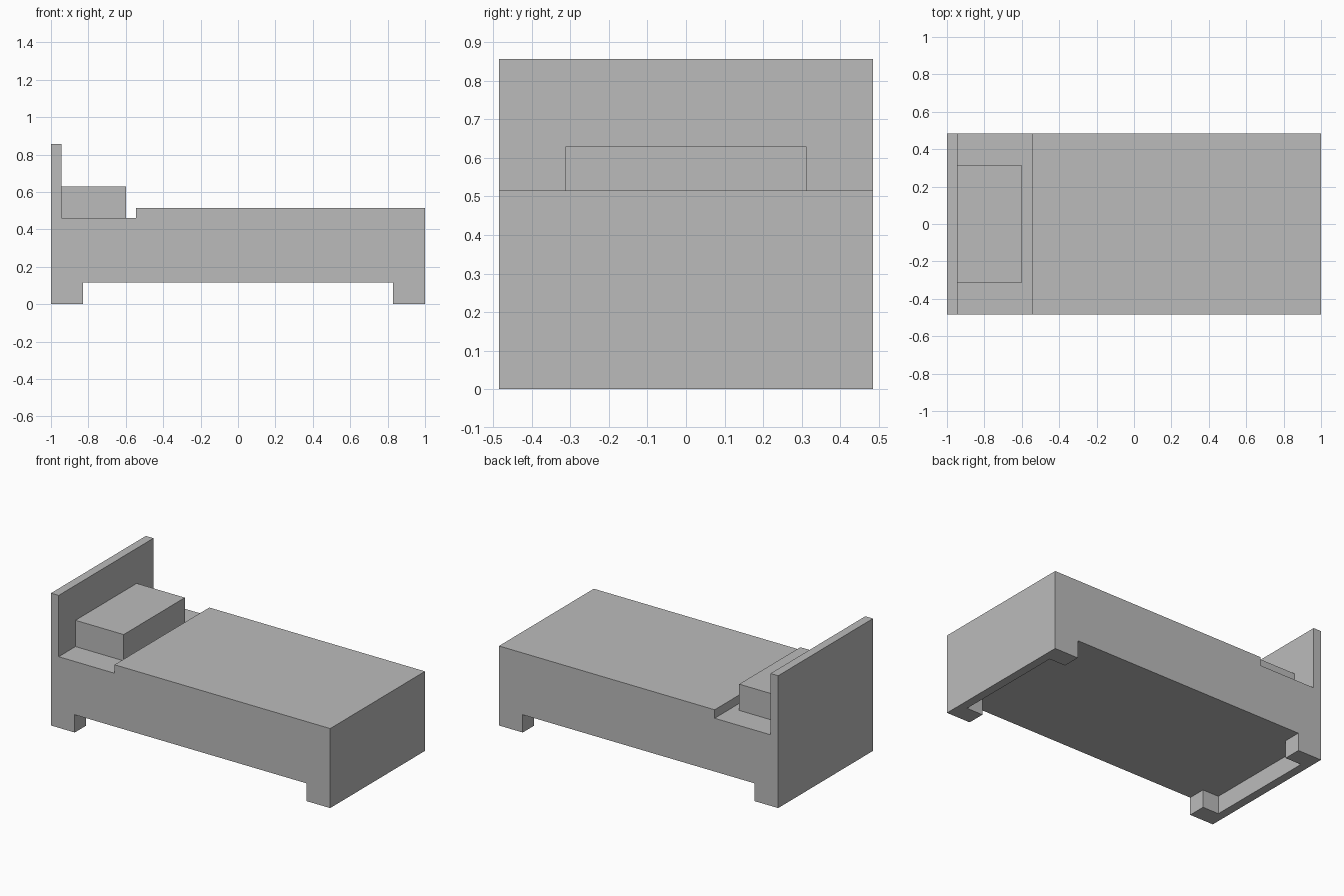
import bpy
import bmesh
from mathutils import Vector

default = bpy.data.objects.get("Cube")
if default:
    bpy.data.objects.remove(default, do_unlink=True)

# Main dimensions
HALF_L, HALF_W = 1.0, 0.485
BOARD = 0.055                 # headboard and end board thickness
INNER = HALF_L - BOARD        # inner face of the end boards
LEG_L, LEG_W, LEG_H = 0.17, 0.115, 0.115
DECK, COVER, HEAD = 0.46, 0.515, 0.857
FOLD = -0.545                 # where the raised cover begins

grey = bpy.data.materials.new("plain grey")
grey.use_nodes = True
grey.diffuse_color = (0.5, 0.5, 0.5, 1)
grey.node_tree.nodes["Principled BSDF"].inputs["Base Color"].default_value = grey.diffuse_color


def extrude_outline(name, points, direction):
    """Solid made by sweeping a flat outline along a direction."""
    bm = bmesh.new()
    face = bm.faces.new([bm.verts.new(p) for p in points])
    swept = bmesh.ops.extrude_face_region(bm, geom=[face])["geom"]
    verts = [v for v in swept if isinstance(v, bmesh.types.BMVert)]
    bmesh.ops.translate(bm, verts=verts, vec=Vector(direction))
    bmesh.ops.recalc_face_normals(bm, faces=bm.faces)
    mesh = bpy.data.meshes.new(name)
    bm.to_mesh(mesh)
    bm.free()
    mesh.materials.append(grey)
    obj = bpy.data.objects.new(name, mesh)
    bpy.context.collection.objects.link(obj)
    return obj


# Bed body: side profile with headboard, low deck and raised cover
profile = [(-HALF_L, 0), (HALF_L, 0), (HALF_L, COVER), (FOLD, COVER),
           (FOLD, DECK), (-INNER, DECK), (-INNER, HEAD), (-HALF_L, HEAD)]
body = extrude_outline("bed_body", [(x, -HALF_W, z) for x, z in profile],
                       (0, 2 * HALF_W, 0))

# Hollow below the bed: a plus-shaped cut leaves four legs and two end boards
span, inside, past = HALF_L - LEG_L, HALF_W - LEG_W, HALF_W + 0.1
quarter = [(INNER, inside), (span, inside), (span, past)]
plan = (quarter
        + [(-x, y) for x, y in reversed(quarter)]
        + [(-x, -y) for x, y in quarter]
        + [(x, -y) for x, y in reversed(quarter)])
cutter = extrude_outline("underside_cutter", [(x, y, -0.1) for x, y in plan],
                         (0, 0, LEG_H + 0.1))
cutter.hide_render = True

cut = body.modifiers.new("underside", "BOOLEAN")
cut.operation = "DIFFERENCE"
cut.solver = "EXACT"
cut.object = cutter
bpy.context.view_layer.objects.active = body
bpy.ops.object.modifier_apply(modifier=cut.name)
bpy.data.objects.remove(cutter, do_unlink=True)

# Pillow: plain block resting on the deck against the headboard
PILLOW_W, PILLOW_END, PILLOW_TOP = 0.313, -0.6, 0.63
extrude_outline("pillow",
                [(-INNER, -PILLOW_W, DECK), (PILLOW_END, -PILLOW_W, DECK),
                 (PILLOW_END, PILLOW_W, DECK), (-INNER, PILLOW_W, DECK)],
                (0, 0, PILLOW_TOP - DECK))
